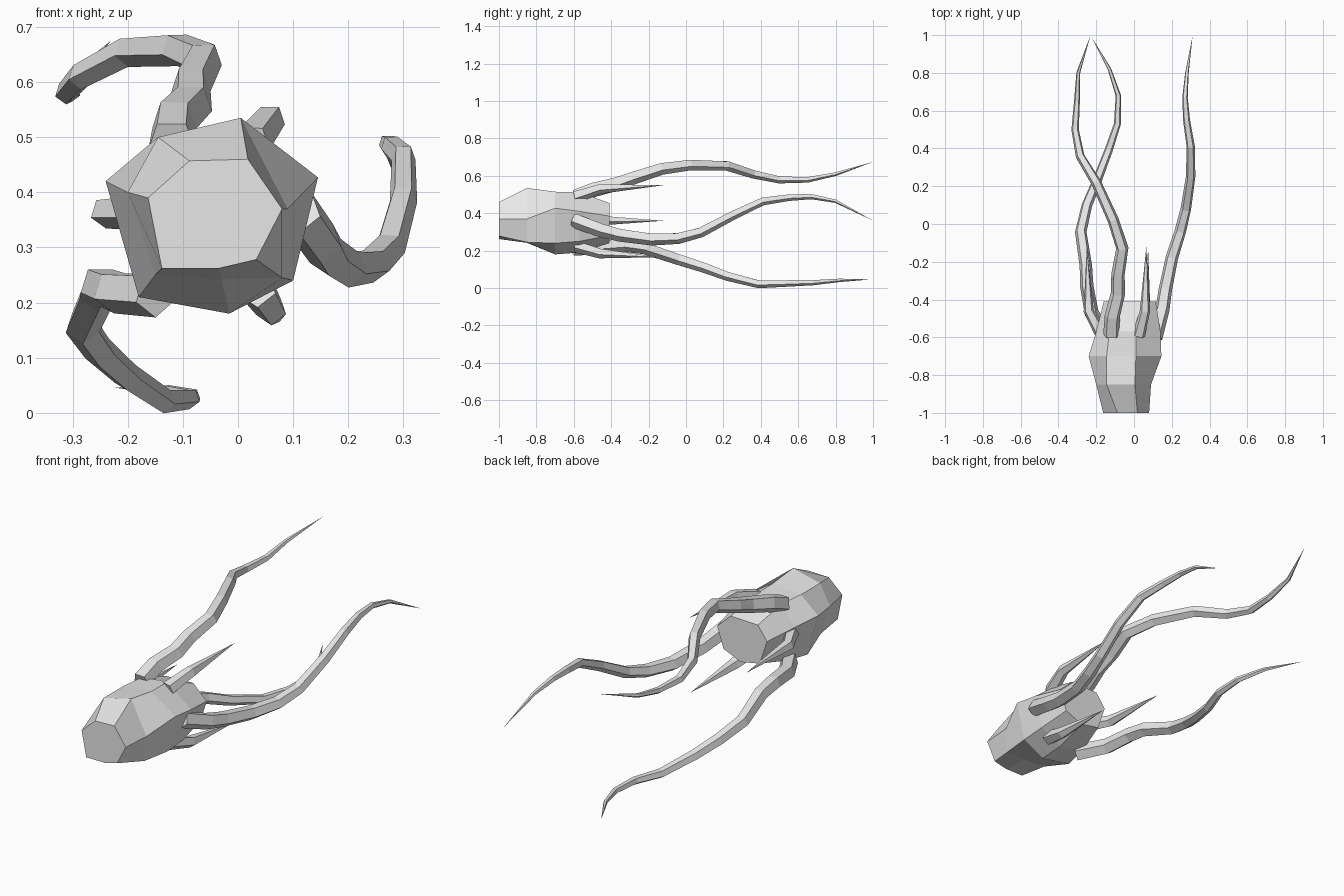
import bpy, bmesh, math
from mathutils import Vector

cube = bpy.data.objects.get("Cube")
if cube:
    bpy.data.objects.remove(cube)

grey = bpy.data.materials.new("light_grey")
grey.use_nodes = True
grey.diffuse_color = (0.8, 0.8, 0.8, 1)
grey.node_tree.nodes["Principled BSDF"].inputs["Base Color"].default_value = (0.8, 0.8, 0.8, 1)


def loft(name, rings, tip=None):
    """Skin a list of point rings, closed by a cap or a pointed tip."""
    bm = bmesh.new()
    loops = [[bm.verts.new(p) for p in ring] for ring in rings]
    n = len(loops[0])
    for a, b in zip(loops, loops[1:]):
        for i in range(n):
            j = (i + 1) % n
            bm.faces.new((a[i], a[j], b[j], b[i]))
    bm.faces.new(loops[0])
    if tip is None:
        bm.faces.new(loops[-1])
    else:
        end = bm.verts.new(tip)
        for i in range(n):
            bm.faces.new((loops[-1][i], loops[-1][(i + 1) % n], end))
    bmesh.ops.recalc_face_normals(bm, faces=bm.faces)
    mesh = bpy.data.meshes.new(name)
    bm.to_mesh(mesh)
    bm.free()
    mesh.materials.append(grey)
    obj = bpy.data.objects.new(name, mesh)
    bpy.context.collection.objects.link(obj)
    return obj


def limb(name, points, radius, power, sides):
    """Tapered limb with flat sides swept along a path."""
    pts = [Vector(p) for p in points]
    rings = []
    for k, p in enumerate(pts[:-1]):
        d = (pts[k + 1] - pts[max(k - 1, 0)]).normalized()
        u = Vector((1, 0, 0))
        u = (u - d * u.dot(d)).normalized()
        v = d.cross(u)
        r = radius * (1 - k / (len(pts) - 1)) ** power
        angles = [2 * math.pi * i / sides + 0.3 for i in range(sides)]
        rings.append([p + u * r * math.cos(a) + v * r * math.sin(a) for a in angles])
    loft(name, rings, pts[-1])


# Faceted seven-sided body, from the blunt front to the narrower back
front = [(-.088, .457), (.018, .46), (.08, .37), (.033, .278),
         (-.035, .262), (-.138, .262), (-.163, .39)]
shoulder = [(-.145, .5), (.005, .535), (.09, .37), (.08, .245),
            (-.03, .242), (-.15, .25), (-.2, .4)]
belly = [(-.145, .5), (.01, .515), (.145, .427), (.1, .24),
         (-.016, .18), (-.18, .21), (-.24, .42)]
hip = [(-.13, .5), (.01, .513), (.14, .41), (.1, .25),
       (-.016, .19), (-.16, .225), (-.2, .4)]
back = [(-.11, .45), (.04, .455), (.115, .385), (.08, .28),
        (-.016, .24), (-.12, .26), (-.16, .38)]
stations = zip((-1, -.85, -.7, -.57, -.41), (front, shoulder, belly, hip, back))
loft("body", [[(x, y, z) for x, z in ring] for y, ring in stations])

# Three long wavy tentacles
limb("top_tentacle", [
    (-.12, -.59, .49), (-.115, -.49, .53), (-.085, -.37, .56), (-.085, -.27, .595),
    (-.062, -.13, .64), (-.11, .02, .66), (-.2, .22, .655), (-.285, .36, .61),
    (-.312, .5, .58), (-.302, .65, .58), (-.295, .8, .61), (-.23, 1, .675)], .045, .6, 5)
limb("left_tentacle", [
    (.11, -.6, .365), (.15, -.45, .31), (.165, -.35, .285), (.2, -.18, .262),
    (.245, -.04, .268), (.275, .08, .3), (.3, .25, .39), (.3, .41, .465),
    (.278, .55, .485), (.27, .67, .49), (.28, .8, .465), (.31, .995, .363)], .042, .6, 5)
limb("bottom_tentacle", [
    (-.15, -.6, .215), (-.225, -.47, .22), (-.25, -.33, .23), (-.255, -.22, .215),
    (-.282, -.04, .155), (-.25, .1, .11), (-.2, .22, .065), (-.135, .39, .022),
    (-.088, .53, .026), (-.083, .68, .03), (-.13, .82, .042), (-.225, .99, .046)], .042, .6, 5)

# Three short barbed spikes
limb("top_spike", [(.025, -.59, .49), (.058, -.46, .532), (.065, -.12, .55)], .035, .3, 5)
limb("right_spike", [(-.17, -.59, .365), (-.24, -.46, .363), (-.25, -.12, .36)], .035, .3, 5)
limb("bottom_spike", [(.035, -.59, .225), (.06, -.46, .187), (.075, -.14, .165)], .035, .3, 5)
